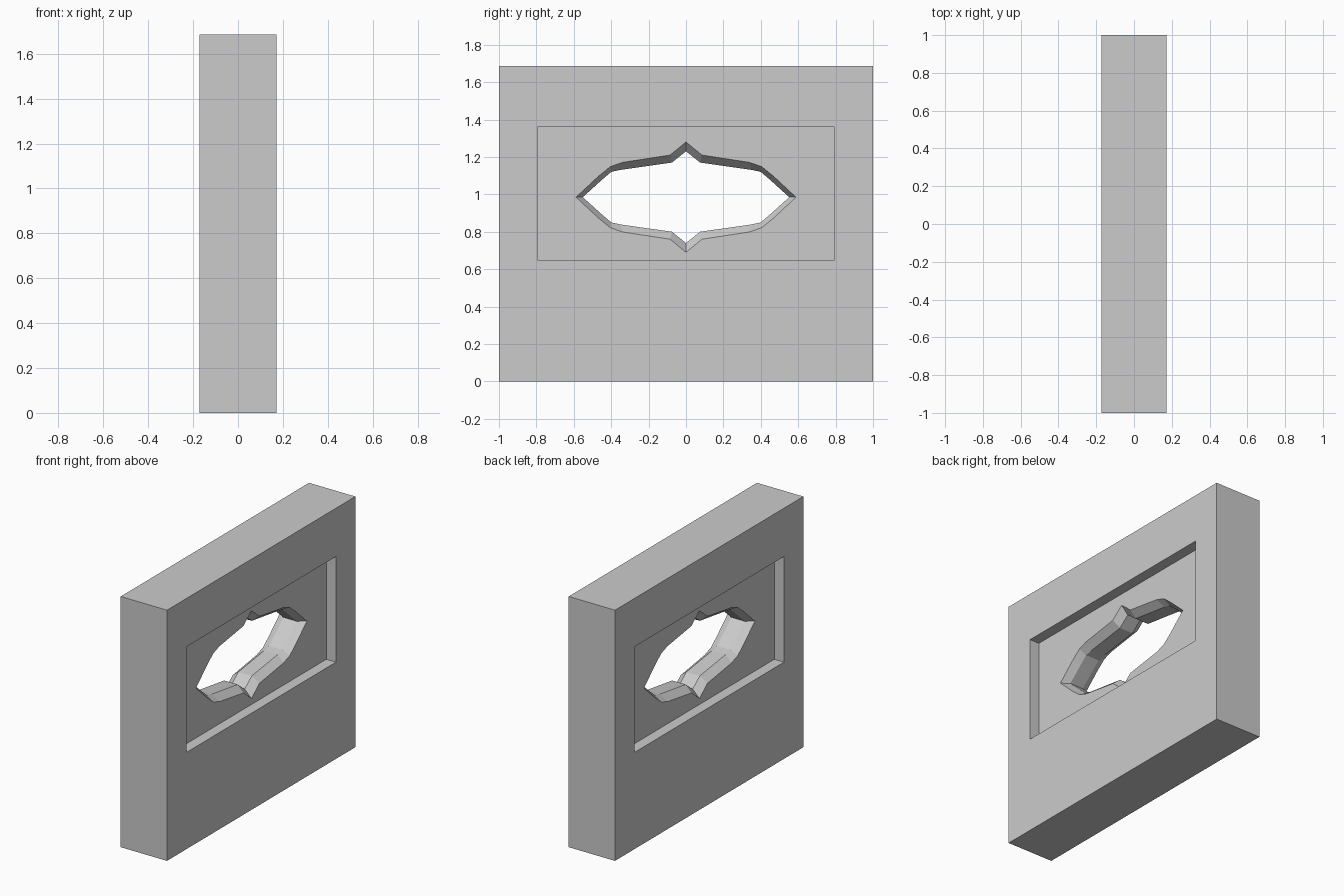
import bpy
import bmesh

old = bpy.data.objects.get("Cube")
if old:
    bpy.data.objects.remove(old, do_unlink=True)

HALF_THICK, HEIGHT = 0.172, 1.685
FLOOR, THROAT = 0.10, 0.05      # half thickness at recess floor and at opening throat
MID_Z = 0.985

stone = bpy.data.materials.new("plain grey")
stone.use_nodes = True
grey = (0.6, 0.6, 0.6, 1)
stone.diffuse_color = grey
stone.node_tree.nodes["Principled BSDF"].inputs["Base Color"].default_value = grey


def loft(name, sections):
    """Solid through matching (x, [(y, z), ...]) sections, capped at both ends."""
    bm = bmesh.new()
    rings = [[bm.verts.new((x, y, z)) for y, z in pts] for x, pts in sections]
    n = len(rings[0])
    for a, b in zip(rings, rings[1:]):
        for i in range(n):
            j = (i + 1) % n
            bm.faces.new((a[i], a[j], b[j], b[i]))
    bm.faces.new(rings[0])
    bm.faces.new(rings[-1])
    bmesh.ops.recalc_face_normals(bm, faces=bm.faces)
    mesh = bpy.data.meshes.new(name)
    bm.to_mesh(mesh)
    bm.free()
    mesh.materials.append(stone)
    obj = bpy.data.objects.new(name, mesh)
    bpy.context.collection.objects.link(obj)
    return obj


def rect(y, z0, z1):
    return [(-y, z0), (y, z0), (y, z1), (-y, z1)]


def mirrored(quarter):
    """Full outline from the quarter running from the top tip to the side tip."""
    half = quarter + [(y, -z) for y, z in quarter[-2::-1]]
    full = half + [(-y, z) for y, z in half[-2:0:-1]]
    return [(y, z + MID_Z) for y, z in full]


def cut(target, cutter):
    cutter.hide_render = True
    mod = target.modifiers.new(cutter.name, "BOOLEAN")
    mod.operation = "DIFFERENCE"
    mod.solver = "EXACT"
    mod.object = cutter
    bpy.context.view_layer.objects.active = target
    bpy.ops.object.modifier_apply(modifier=mod.name)
    bpy.data.objects.remove(cutter, do_unlink=True)


# Thick wall slab
wall = loft("wall", [(s * HALF_THICK, rect(1.0, 0, HEIGHT)) for s in (-1, 1)])

# Rectangular recess on each broad side
for side in (-1, 1):
    panel = rect(0.795, 0.65, 1.36)
    cut(wall, loft("recess_cutter", [(side * FLOOR, panel), (side * 0.3, panel)]))

# Pointed window opening, chamfered from both recess floors to a narrower throat
outer = mirrored([(0, 0.295), (0.085, 0.225), (0.34, 0.186),
                  (0.405, 0.163), (0.47, 0.11), (0.588, 0)])
inner = mirrored([(0, 0.245), (0.075, 0.185), (0.35, 0.146),
                  (0.40, 0.135), (0.45, 0.092), (0.552, 0)])
cut(wall, loft("opening_cutter", [
    (-0.3, outer), (-FLOOR, outer), (-THROAT, inner),
    (THROAT, inner), (FLOOR, outer), (0.3, outer)]))
